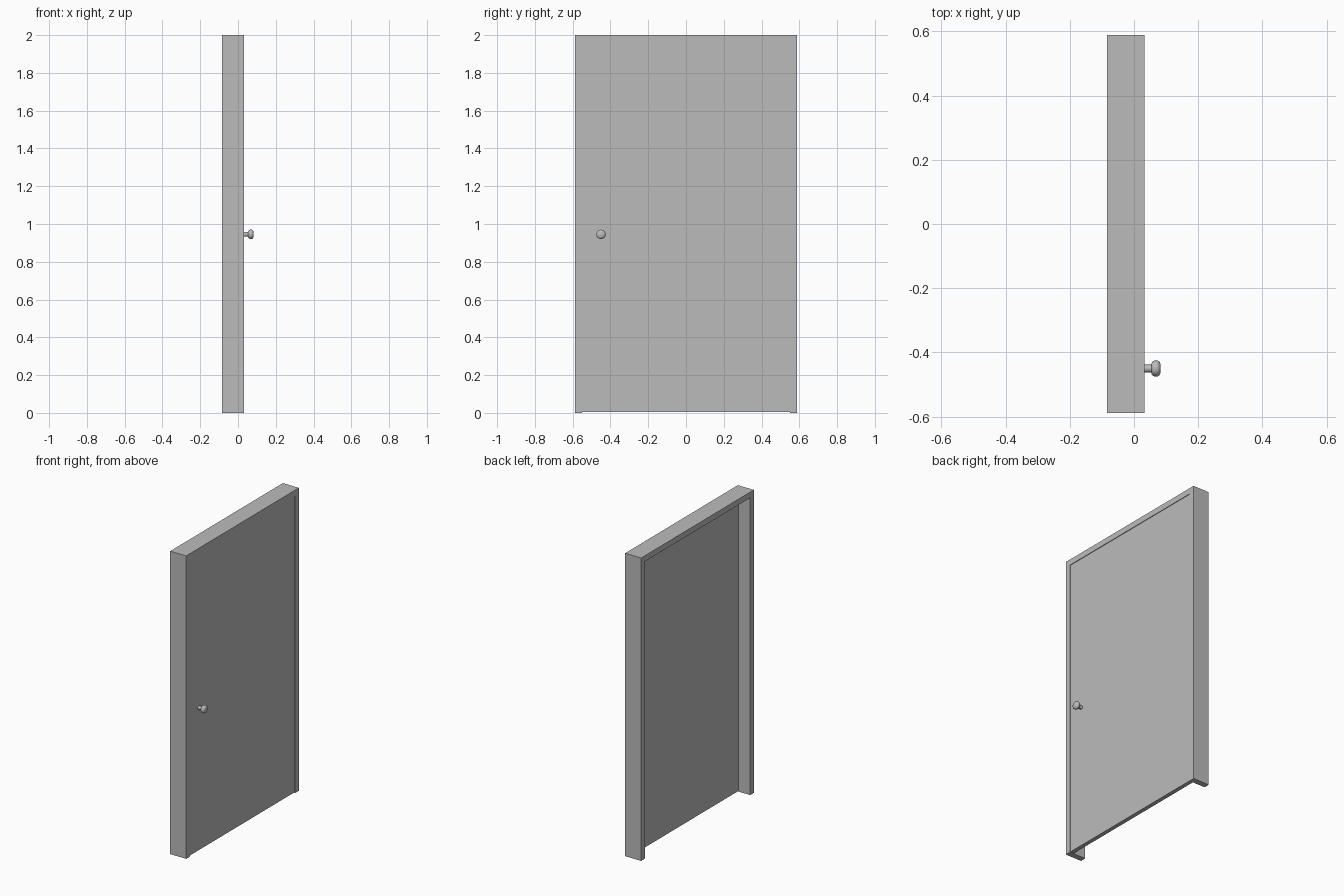
import bpy, bmesh, math
from mathutils import Matrix

if "Cube" in bpy.data.objects:
    bpy.data.objects.remove(bpy.data.objects["Cube"], do_unlink=True)


def material(name, rgb):
    m = bpy.data.materials.new(name)
    m.use_nodes = True
    m.diffuse_color = (*rgb, 1)
    m.node_tree.nodes["Principled BSDF"].inputs["Base Color"].default_value = (*rgb, 1)
    return m


grey = material("light grey", (0.5, 0.5, 0.5))

HALF_WIDTH, HEIGHT, TRIM = 0.588, 2.0, 0.038
BACK, FRONT = -0.084, 0.033


def finish(name, bm):
    bmesh.ops.recalc_face_normals(bm, faces=bm.faces)
    mesh = bpy.data.meshes.new(name)
    bm.to_mesh(mesh)
    bm.free()
    mesh.materials.append(grey)
    obj = bpy.data.objects.new(name, mesh)
    bpy.context.collection.objects.link(obj)
    return obj


def extrude_outline(name, outline, x0, x1):
    """Extrude a (y, z) outline along x."""
    bm = bmesh.new()
    face = bm.faces.new([bm.verts.new((x0, y, z)) for y, z in outline])
    ext = bmesh.ops.extrude_face_region(bm, geom=[face])["geom"]
    verts = [v for v in ext if isinstance(v, bmesh.types.BMVert)]
    bmesh.ops.translate(bm, verts=verts, vec=(x1 - x0, 0, 0))
    return finish(name, bm)


# Frame: two jambs and a header, open at the floor
inner, under = HALF_WIDTH - TRIM, HEIGHT - TRIM
extrude_outline("door_frame", [
    (-HALF_WIDTH, 0), (-HALF_WIDTH, HEIGHT), (HALF_WIDTH, HEIGHT), (HALF_WIDTH, 0),
    (inner, 0), (inner, under), (-inner, under), (-inner, 0)], BACK, FRONT)

# Door panel, set just behind the face of the frame
extrude_outline("door_panel", [
    (-inner, 0.004), (-inner, under), (inner, under), (inner, 0.004)], 0.002, FRONT - 0.004)

# Knob: stem and rounded head, turned around the x axis
profile = [(0.028, 0), (0.028, 0.012), (0.054, 0.012), (0.054, 0.016), (0.058, 0.022),
           (0.064, 0.025), (0.073, 0.025), (0.079, 0.021), (0.083, 0.013), (0.083, 0)]
bm = bmesh.new()
verts = [bm.verts.new((x, 0, r)) for x, r in profile]
edges = [bm.edges.new(pair) for pair in zip(verts, verts[1:])]
bmesh.ops.spin(bm, geom=verts + edges, cent=(0, 0, 0), axis=(1, 0, 0),
               angle=math.tau, steps=24)
bmesh.ops.remove_doubles(bm, verts=bm.verts, dist=0.0001)
bmesh.ops.transform(bm, verts=bm.verts, matrix=Matrix.Translation((0, -0.45, 0.945)))
knob = finish("door_knob", bm)
bpy.ops.object.select_all(action="DESELECT")
knob.select_set(True)
bpy.context.view_layer.objects.active = knob
bpy.ops.object.shade_smooth_by_angle(angle=math.radians(40))
